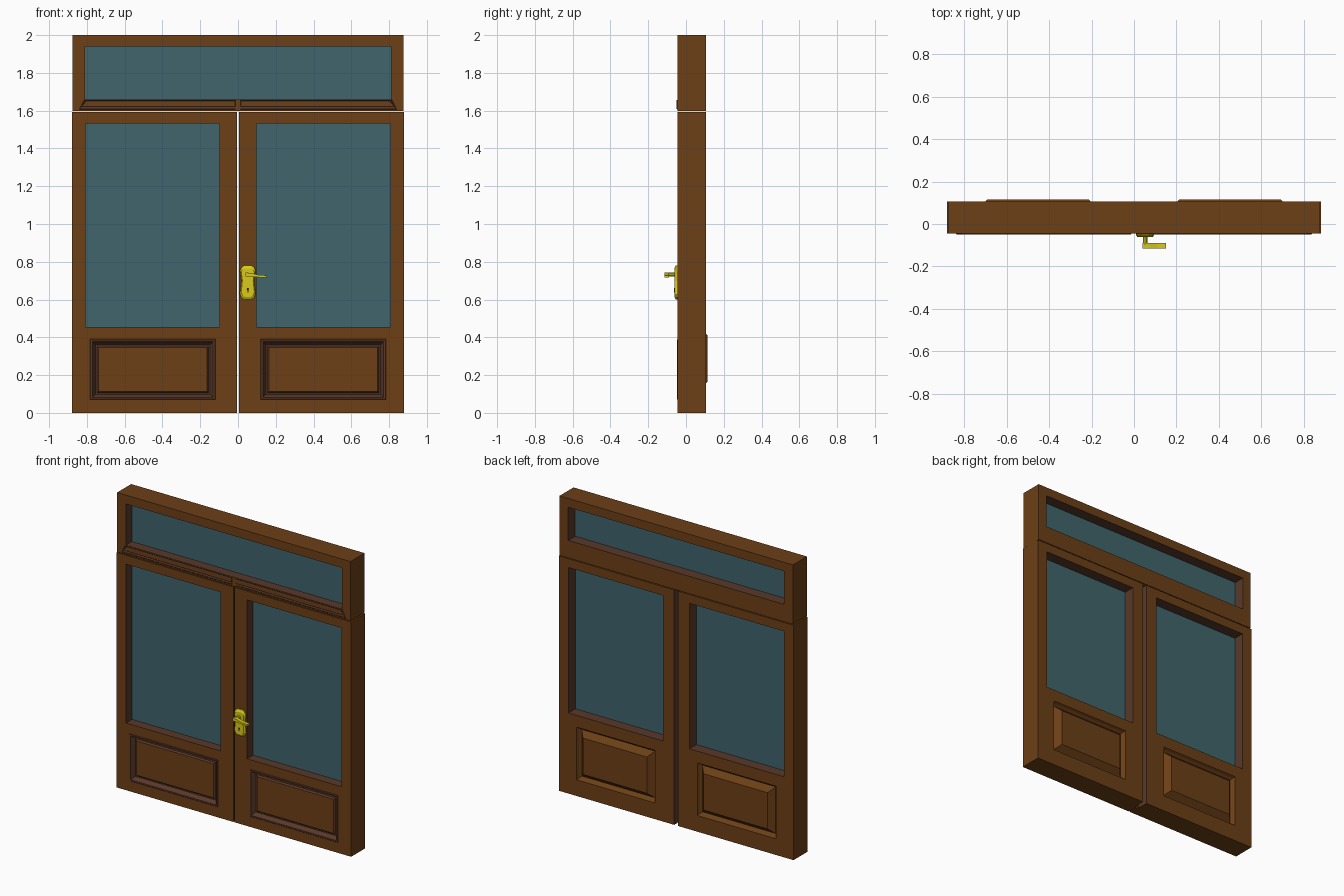
import bpy, bmesh, math

if "Cube" in bpy.data.objects:
    bpy.data.objects.remove(bpy.data.objects["Cube"])


def material(name, rgb):
    m = bpy.data.materials.new(name)
    m.diffuse_color = (*rgb, 1)
    m.use_nodes = True
    m.node_tree.nodes["Principled BSDF"].inputs["Base Color"].default_value = m.diffuse_color
    return m


WOOD = material("wood", (0.15, 0.05, 0.008))
TRIM = material("dark_wood", (0.10, 0.04, 0.022))
GLASS = material("glass", (0.05, 0.13, 0.15))
BRASS = material("brass", (0.70, 0.60, 0.01))
BLACK = material("keyhole_black", (0.01, 0.01, 0.01))


def finish(name, bm, *mats):
    bmesh.ops.recalc_face_normals(bm, faces=bm.faces)
    me = bpy.data.meshes.new(name)
    bm.to_mesh(me)
    bm.free()
    for m in mats:
        me.materials.append(m)
    ob = bpy.data.objects.new(name, me)
    bpy.context.collection.objects.link(ob)
    return ob


def carve(name, box, holes, mats, s=1):
    """Skin of a box with box-shaped holes removed; boxes are (x0,x1,y0,y1,z0,z1)."""
    cuts = [sorted({b[2 * a + k] for b in [box] + holes for k in (0, 1)}) for a in range(3)]
    n = [len(c) - 1 for c in cuts]

    def solid(c):
        if any(not 0 <= c[a] < n[a] for a in range(3)):
            return False
        mid = [(cuts[a][c[a]] + cuts[a][c[a] + 1]) / 2 for a in range(3)]
        return not any(all(h[2 * a] < mid[a] < h[2 * a + 1] for a in range(3)) for h in holes)

    bm, verts = bmesh.new(), {}

    def vert(i):
        if i not in verts:
            p = [cuts[a][i[a]] for a in range(3)]
            verts[i] = bm.verts.new((s * p[0], p[1], p[2]))
        return verts[i]

    for c in [(i, j, k) for i in range(n[0]) for j in range(n[1]) for k in range(n[2])]:
        if not solid(c):
            continue
        for a in range(3):
            for d in (0, 1):
                nb = list(c)
                nb[a] += 2 * d - 1
                if solid(nb):
                    continue
                quad = []
                for u, v in ((0, 0), (1, 0), (1, 1), (0, 1)):
                    i = list(c)
                    i[a] += d
                    i[(a + 1) % 3] += u
                    i[(a + 2) % 3] += v
                    quad.append(vert(tuple(i)))
                f = bm.faces.new(quad)
                inside = all(0 <= nb[q] < n[q] for q in range(3))
                f.material_index = int(inside and a != 1 and len(mats) > 1)
    return finish(name, bm, *mats)


def nested(name, rings, s=1, taper=0):
    """Moulded panel: rectangles (x0,x1,z0,z1,y) bridged in order, last one filled."""
    bm, loops = bmesh.new(), []
    for x0, x1, z0, z1, y in rings:
        pts = ((x0, z0), (x1, z0), (x1 - taper, z1), (x0, z1))
        loops.append([bm.verts.new((s * x, y, z)) for x, z in pts])
    for k, (a, b) in enumerate(zip(loops, loops[1:])):
        for i in range(4):
            j = (i + 1) % 4
            bm.faces.new((a[i], a[j], b[j], b[i])).material_index = 1
    cap = bm.faces.new(loops[-1])
    bm.faces.ensure_lookup_table()
    bmesh.ops.recalc_face_normals(bm, faces=bm.faces)
    # open shells: make the filled face look outward
    cap.normal_update()
    flip = (cap.normal.y > 0) != (rings[0][4] > 0)
    ob = finish(name, bm, WOOD, TRIM)
    if flip:
        ob.data.flip_normals()
    return ob


def inset(r, d, y):
    return (r[0] + d, r[1] - d, r[2] + d, r[3] - d, y)


F, M, B = -0.045, 0.03, 0.105       # front, glass plane, back

# Door leaves
for side, s in (("left", -1), ("right", 1)):
    front = (0.12, 0.783, 0.07, 0.39)
    back = (0.158, 0.747, 0.11, 0.466)
    holes = [
        (0.098, 0.808, F, M, 0.455, 1.532),
        (0.098, 0.808, M, B, 0.546, 1.532),
        (*front[:2], F, -0.015, *front[2:]),
        (*back[:2], 0.075, B, *back[2:]),
        (0.004, 0.015, M, B, 0, 1.592),          # rebate at the meeting stile
    ]
    carve(side + "_door_leaf", (0.004, 0.88, F, B, 0, 1.592), holes, (WOOD, TRIM), s)
    carve(side + "_door_glass", (0.098, 0.808, 0.02, M, 0.455, 1.532), [], (GLASS,), s)
    nested(side + "_front_panel", [
        inset(front, 0, F), inset(front, 0.003, F - 0.003), inset(front, 0.012, F - 0.003),
        inset(front, 0.028, -0.02), inset(front, 0.036, -0.02), inset(front, 0.044, -0.03)], s)
    nested(side + "_back_panel", [
        inset(back, 0, B), inset(back, 0.008, 0.09), inset(back, 0.02, 0.078),
        inset(back, 0.055, 0.115)], s).data.materials[1] = WOOD
    # Transom sill moulding
    nested(side + "_sill_moulding", [
        (0.012, 0.84, 1.606, 1.658, F), (0.014, 0.836, 1.61, 1.656, F - 0.004),
        (0.014, 0.832, 1.617, 1.656, F - 0.004), (0.014, 0.828, 1.622, 1.652, F - 0.001),
        (0.016, 0.824, 1.626, 1.648, F - 0.003)], s, taper=0.025)

# Transom window
carve("transom_frame", (-0.875, 0.875, F, B, 1.597, 2.0),
      [(-0.81, 0.81, F, M, 1.66, 1.94), (-0.81, 0.81, M, B, 1.715, 1.94)], (WOOD, TRIM))
carve("transom_glass", (-0.81, 0.81, 0.02, M, 1.66, 1.94), [], (GLASS,))

# Handle plate: half outline mirrored about x = 0.052
half = [(0.02, 0.78), (0.034, 0.77), (0.041, 0.755), (0.037, 0.725), (0.034, 0.70),
        (0.038, 0.66), (0.042, 0.63), (0.034, 0.61), (0.018, 0.60)]
outline = half + [(-x, z) for x, z in reversed(half)]
bm = bmesh.new()
loops = [[bm.verts.new((0.052 + x * k, y, 0.69 + (z - 0.69) * k)) for x, z in outline]
         for k, y in ((1, F), (1, -0.054), (0.84, -0.062))]
for a, b in zip(loops, loops[1:]):
    for i in range(len(a)):
        j = (i + 1) % len(a)
        bm.faces.new((a[i], a[j], b[j], b[i]))
bm.faces.new(loops[0])
bm.faces.new(loops[-1])
finish("handle_plate", bm, BRASS)


def rod(name, radius, y0, y1, x, z, mat, sides=10):
    bpy.ops.mesh.primitive_cylinder_add(vertices=sides, radius=radius, depth=abs(y1 - y0),
                                        location=(x, (y0 + y1) / 2, z),
                                        rotation=(math.pi / 2, 0, 0))
    ob = bpy.context.object
    ob.name = name
    ob.data.materials.append(mat)
    return ob


# Lever, spindle and keyhole
rod("handle_spindle", 0.011, -0.055, -0.10, 0.052, 0.732, BRASS)
bm = bmesh.new()
ends = [[bm.verts.new((x, y, z + h)) for y, h in
         ((-0.09, -t), (-0.09, t), (-0.115, t), (-0.115, -t))]
        for x, z, t in ((0.041, 0.733, 0.010), (0.075, 0.730, 0.009),
                        (0.11, 0.724, 0.006), (0.15, 0.722, 0.006))]
for a, b in zip(ends, ends[1:]):
    for i in range(4):
        j = (i + 1) % 4
        bm.faces.new((a[i], a[j], b[j], b[i]))
bm.faces.new(ends[0])
bm.faces.new(ends[-1])
finish("handle_lever", bm, BRASS)
rod("keyhole_round", 0.006, -0.058, -0.0625, 0.052, 0.655, BLACK)
carve("keyhole_slot", (0.049, 0.055, -0.0625, -0.058, 0.638, 0.655), [], (BLACK,))
